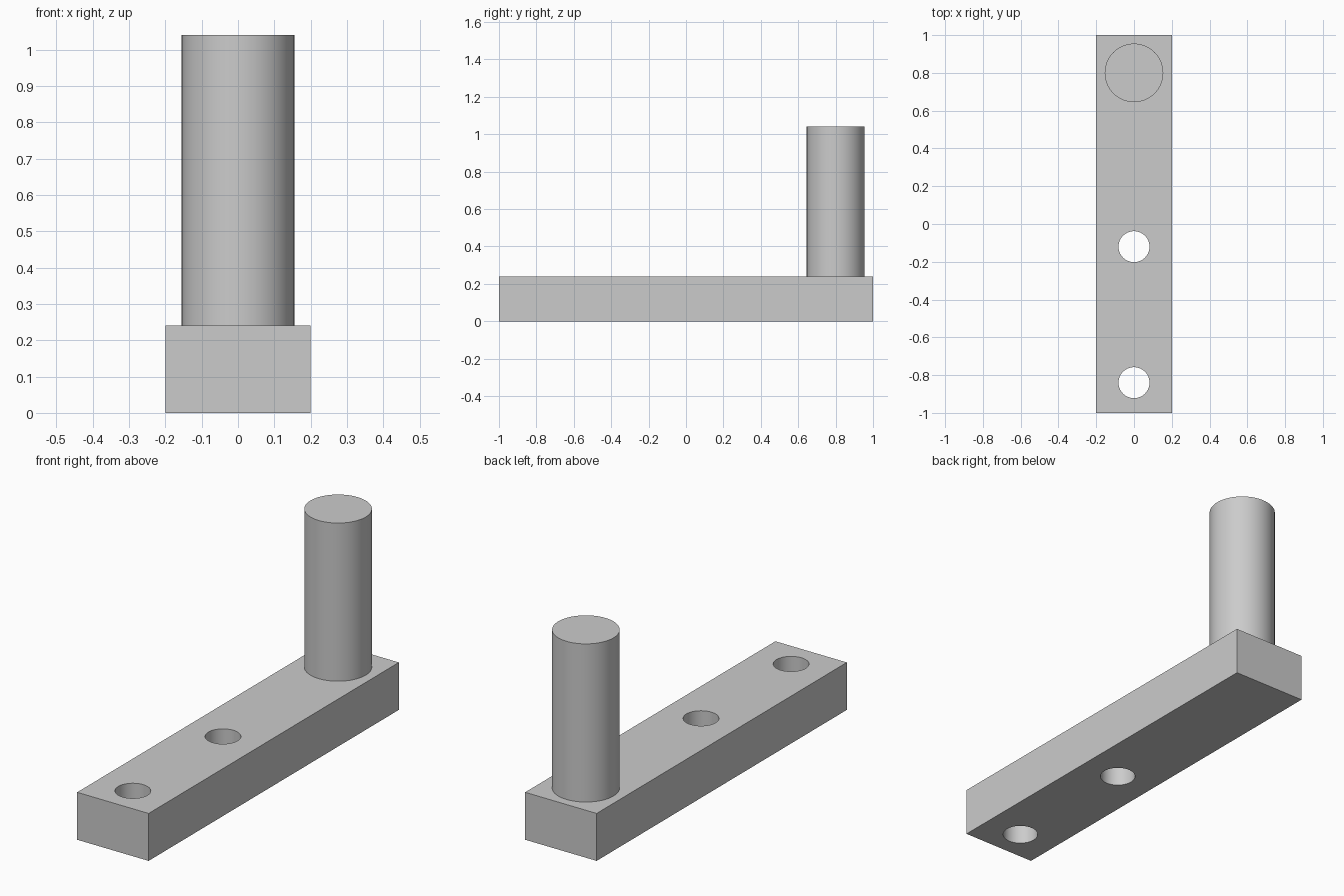
import bpy
import math

default_cube = bpy.data.objects.get("Cube")
if default_cube:
    bpy.data.objects.remove(default_cube, do_unlink=True)

BAR_HEIGHT = 0.24
PIN_TOP = 1.04

# Plain grey metal
grey = bpy.data.materials.new("grey_metal")
grey.use_nodes = True
colour = (0.6, 0.6, 0.6, 1.0)
grey.diffuse_color = colour
grey.node_tree.nodes["Principled BSDF"].inputs["Base Color"].default_value = colour


def cylinder(name, radius, y, bottom, top):
    bpy.ops.mesh.primitive_cylinder_add(
        vertices=64, radius=radius, depth=top - bottom,
        location=(0, y, (bottom + top) / 2))
    obj = bpy.context.object
    obj.name = name
    obj.data.materials.append(grey)
    return obj


def smooth(obj):
    bpy.ops.object.select_all(action="DESELECT")
    obj.select_set(True)
    bpy.context.view_layer.objects.active = obj
    bpy.ops.object.shade_smooth_by_angle(angle=math.radians(30))


# Flat bar
bpy.ops.mesh.primitive_cube_add(size=1, location=(0, 0, BAR_HEIGHT / 2))
bar = bpy.context.object
bar.name = "bar"
bar.scale = (0.4, 2, BAR_HEIGHT)
bpy.ops.object.transform_apply(location=False, rotation=False, scale=True)
bar.data.materials.append(grey)

# Two bolt holes through the bar
for y in (-0.84, -0.12):
    cutter = cylinder("hole_cutter", 0.082, y, -0.1, BAR_HEIGHT + 0.1)
    cutter.hide_render = True
    cut = bar.modifiers.new("bolt_hole", "BOOLEAN")
    cut.operation = "DIFFERENCE"
    cut.solver = "EXACT"
    cut.object = cutter
    bpy.context.view_layer.objects.active = bar
    bpy.ops.object.modifier_apply(modifier=cut.name)
    bpy.data.objects.remove(cutter, do_unlink=True)
smooth(bar)

# Upright pin
pin = cylinder("pin", 0.155, 0.8, BAR_HEIGHT, PIN_TOP)
smooth(pin)
